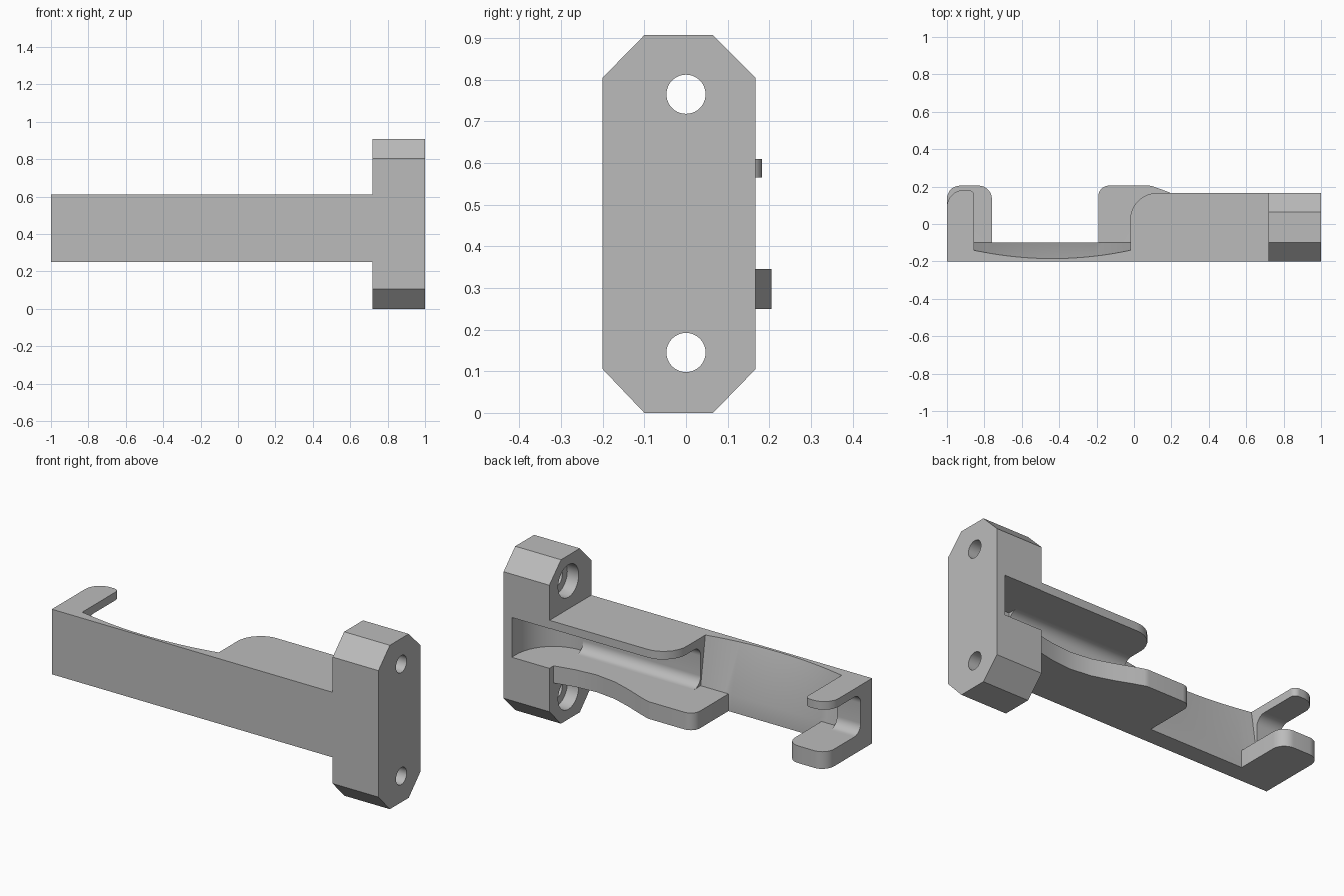
import bpy, bmesh, math
from mathutils import Vector

if "Cube" in bpy.data.objects:
    bpy.data.objects.remove(bpy.data.objects["Cube"], do_unlink=True)

grey = bpy.data.materials.new("mid_grey")
grey.use_nodes = True
COLOUR = (0.5, 0.5, 0.5, 1)
grey.diffuse_color = COLOUR
grey.node_tree.nodes["Principled BSDF"].inputs["Base Color"].default_value = COLOUR


def rounded(corners, steps=7):
    """Outline from (a, b, radius) corners, each rounded by a smooth arc."""
    out = []
    for i, (a, b, r) in enumerate(corners):
        p = Vector((a, b))
        if r == 0:
            out.append(p)
            continue
        u = (Vector(corners[i - 1][:2]) - p).normalized()
        v = (Vector(corners[(i + 1) % len(corners)][:2]) - p).normalized()
        half = u.angle(v) / 2
        centre = p + (u + v).normalized() * (r / math.sin(half))
        start = p + u * (r / math.tan(half)) - centre
        end = p + v * (r / math.tan(half)) - centre
        for k in range(steps + 1):
            t = k / steps
            out.append(centre + (start * (1 - t) + end * t).normalized() * r)
    return out


def make(name, bm):
    bmesh.ops.recalc_face_normals(bm, faces=bm.faces)
    mesh = bpy.data.meshes.new(name)
    bm.to_mesh(mesh)
    bm.free()
    obj = bpy.data.objects.new(name, mesh)
    bpy.context.collection.objects.link(obj)
    mesh.materials.append(grey)
    return obj


def prism(name, outline, lo, hi, axis="z"):
    """Extrude an outline along z (xy outline) or along x (yz outline)."""
    bm = bmesh.new()
    place = (lambda p, h: (p[0], p[1], h)) if axis == "z" else (lambda p, h: (h, p[0], p[1]))
    rings = [[bm.verts.new(place(p, h)) for p in outline] for h in (lo, hi)]
    bm.faces.new(rings[0])
    bm.faces.new(rings[1])
    n = len(outline)
    for i in range(n):
        j = (i + 1) % n
        bm.faces.new((rings[0][i], rings[0][j], rings[1][j], rings[1][i]))
    return make(name, bm)


def circle(y, z, r, n=40):
    return [(y + r * math.cos(2 * math.pi * i / n), z + r * math.sin(2 * math.pi * i / n)) for i in range(n)]


FRONT, FLOOR, BOTTOM, TOP = -0.2, -0.1, 0.25, 0.61
LEDGE, ROOF = 0.345, 0.565

# End block with cut corners
block = prism("bracket", [(-0.2, 0.105), (-0.1, 0), (0.065, 0), (0.167, 0.105),
                          (0.167, 0.805), (0.065, 0.907), (-0.1, 0.907), (-0.2, 0.805)], 0.72, 1, "x")

# Flanges and hooks, seen in plan
wave = [(0.8, 0.14, 0), (0.72, 0.13, 0), (0.6, 0.105, 0), (0.48, 0.095, 0), (0.36, 0.11, 0),
        (0.25, 0.145, 0), (0.16, 0.18, 0), (0.09, 0.205, 0.08)]
parts = [
    prism("upper_flange", rounded([(0.8, FRONT, 0), (0.8, 0.165, 0), (-0.02, 0.165, 0.14), (-0.02, FRONT, 0)]), ROOF, TOP),
    prism("lower_flange", rounded([(0.8, FRONT, 0)] + wave + [(-0.19, 0.205, 0.055), (-0.19, FRONT, 0)]), BOTTOM, LEDGE),
    prism("upper_hook", rounded([(-0.855, FRONT, 0), (-0.855, 0.182, 0.03), (-1, 0.182, 0.09), (-1, FRONT, 0)]), ROOF, TOP),
    prism("lower_hook", rounded([(-0.76, FRONT, 0), (-0.76, 0.205, 0.07), (-1, 0.205, 0.07), (-1, FRONT, 0)]), BOTTOM, LEDGE),
]

# Channel web with filleted inner corners
web = rounded([(FRONT, BOTTOM, 0), (FRONT, TOP, 0), (-0.04, TOP, 0), (-0.04, ROOF, 0),
               (FLOOR, ROOF, 0.055), (FLOOR, LEDGE, 0.055), (-0.04, LEDGE, 0), (-0.04, BOTTOM, 0)])
parts += [prism("channel_web", web, -0.02, 0.8, "x"), prism("hook_web", web, -1, -0.855, "x")]

# Scooped middle of the front plate: curved top edge, straight bottom edge
bm = bmesh.new()
rows = []
x0, x1, steps = -0.9, 0.02, 24
for i in range(steps + 1):
    x = x0 + (x1 - x0) * i / steps
    t = (x + 0.437) / 0.42
    scoop = min(-0.185 + 0.045 * t * t, -0.14)
    section = [(FRONT, BOTTOM), (FRONT, TOP), (scoop, TOP), (FLOOR, LEDGE), (FLOOR, BOTTOM)]
    rows.append([bm.verts.new((x, y, z)) for y, z in section])
for a, b in zip(rows, rows[1:]):
    for k in range(5):
        m = (k + 1) % 5
        bm.faces.new((a[k], a[m], b[m], b[k]))
bm.faces.new(rows[0])
bm.faces.new(rows[-1])
parts.append(make("front_plate", bm))

# Cutters: curved pocket, screw holes, counterbores and rim chamfers
pocket = [(0.7, FLOOR)] + [(0.72 + 0.23 * math.sin(a), 0.13 - 0.23 * math.cos(a))
                           for a in [math.pi / 2 * i / 12 for i in range(13)]] + [(0.95, 0.3), (0.7, 0.3)]
cutters = [prism("pocket_cutter", pocket, LEDGE, ROOF)]
for z in (0.145, 0.765):
    cutters.append(prism("hole_cutter", circle(0, z, 0.047), 0.6, 1.1, "x"))
    cutters.append(prism("counterbore_cutter", circle(0, z, 0.09), 0.6, 0.79, "x"))


def boolean(tool, operation):
    mod = block.modifiers.new(operation.lower(), "BOOLEAN")
    mod.operation, mod.solver, mod.object = operation, "EXACT", tool


for tool in parts:
    boolean(tool, "UNION")
for tool in cutters:
    boolean(tool, "DIFFERENCE")
bevel = block.modifiers.new("edge_chamfer", "BEVEL")
bevel.width, bevel.segments = 0.008, 1
bevel.limit_method, bevel.angle_limit = "ANGLE", math.radians(40)

# Bake the result and drop the helpers
bpy.context.view_layer.update()
baked = bpy.data.meshes.new_from_object(block.evaluated_get(bpy.context.evaluated_depsgraph_get()))
block.modifiers.clear()
block.data = baked
for tool in parts + cutters:
    bpy.data.objects.remove(tool, do_unlink=True)

bpy.ops.object.select_all(action="DESELECT")
block.select_set(True)
bpy.context.view_layer.objects.active = block
bpy.ops.object.shade_smooth_by_angle(angle=math.radians(25))
